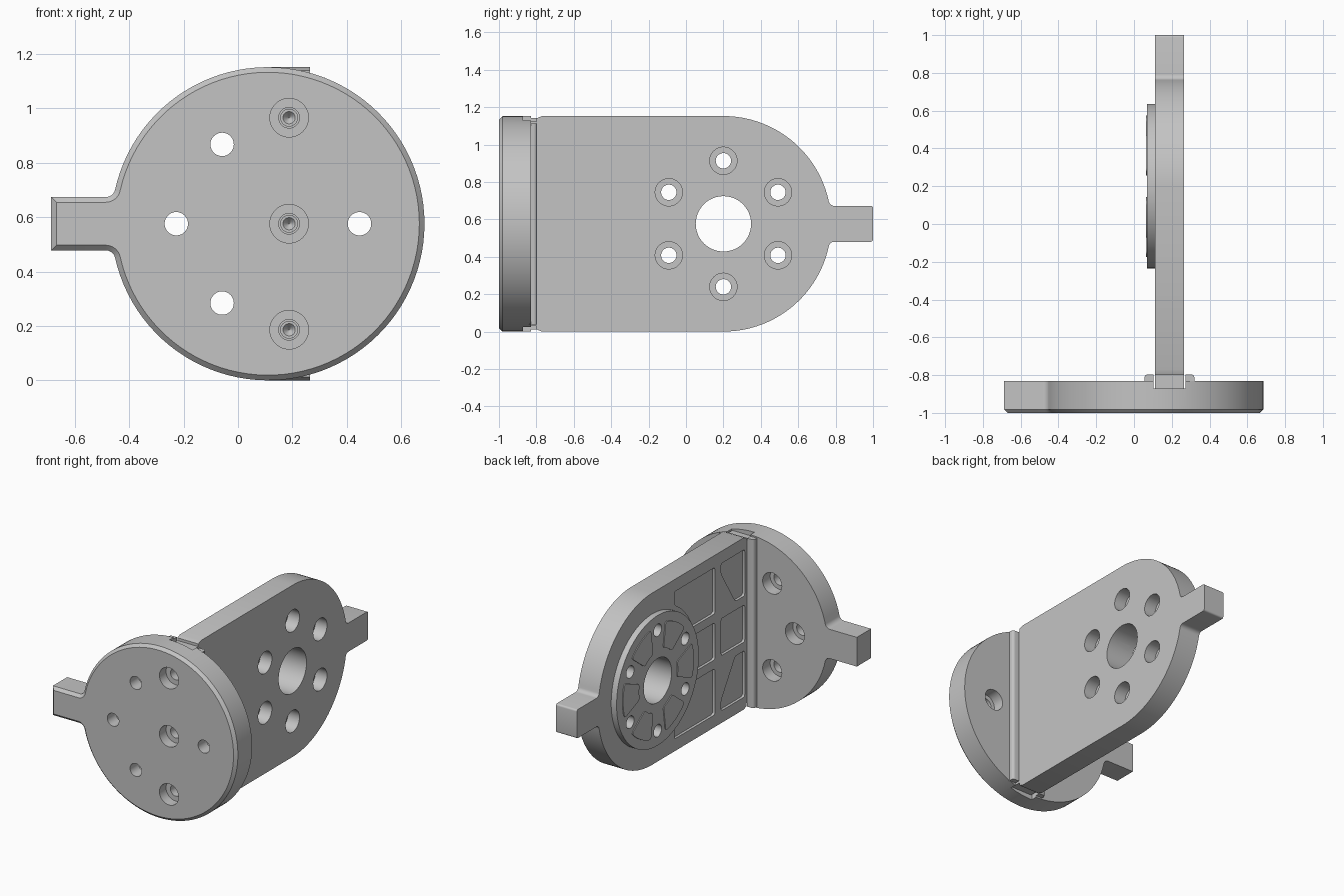
import bpy, bmesh, math
from math import sin, cos, pi, radians
from mathutils import Vector

if "Cube" in bpy.data.objects:
    bpy.data.objects.remove(bpy.data.objects["Cube"])

grey = bpy.data.materials.new("light_grey")
grey.diffuse_color = (0.55, 0.55, 0.55, 1)
grey.use_nodes = True
grey.node_tree.nodes["Principled BSDF"].inputs["Base Color"].default_value = grey.diffuse_color

CZ = 0.576          # height of both centres
R = 0.576           # radius of disc and plate end
DX = 0.11           # disc centre in x
PY = 0.2            # plate bearing centre in y


def place(axis, u, v, d):
    return Vector((d, u, v)) if axis == 'X' else Vector((u, d, v))


def prism(name, pts, axis, a, b, chamfer=0, corner=0):
    """Extrude an outline along X or Y from a to b, with optional chamfer at a."""
    bm = bmesh.new()
    start = a + chamfer
    cap = bm.faces.new([bm.verts.new(place(axis, u, v, start)) for u, v in pts])
    ext = bmesh.ops.extrude_face_region(bm, geom=[cap], use_keep_orig=True)
    bmesh.ops.translate(bm, vec=place(axis, 0, 0, b - start),
                        verts=[g for g in ext['geom'] if isinstance(g, bmesh.types.BMVert)])
    bmesh.ops.recalc_face_normals(bm, faces=bm.faces[:])
    if chamfer:
        bmesh.ops.inset_region(bm, faces=[cap], thickness=chamfer, use_even_offset=True)
        bmesh.ops.translate(bm, vec=place(axis, 0, 0, -chamfer), verts=cap.verts[:])
    if corner:
        k = 0 if axis == 'X' else 1
        edges = [e for e in bm.edges if abs(e.verts[0].co[k] - e.verts[1].co[k]) > 1e-4
                 and e.calc_face_angle(0) > 0.5]
        bmesh.ops.bevel(bm, geom=edges, offset=corner, segments=4, profile=0.5, affect='EDGES')
    bmesh.ops.recalc_face_normals(bm, faces=bm.faces[:])
    me = bpy.data.meshes.new(name)
    bm.to_mesh(me)
    bm.free()
    ob = bpy.data.objects.new(name, me)
    bpy.context.collection.objects.link(ob)
    me.materials.append(grey)
    return ob


def arc(cu, cv, r, a0, a1, n):
    return [(cu + r * cos(a0 + (a1 - a0) * i / n), cv + r * sin(a0 + (a1 - a0) * i / n))
            for i in range(n + 1)]


def circle(cu, cv, r, n=48):
    return arc(cu, cv, r, 0, 2 * pi, n)[:-1]


def tab_half(w, length, f, c, end):
    """Upper half of a round outline with a filleted tab on +u, from tab tip to angle end."""
    h = w + f
    t = math.asin(h / (R + f))
    d = (R + f) * cos(t)
    tip = arc(length - c, w - c, c, 0, pi / 2, 4) if c else [(length, w)]
    return tip + arc(d, h, f, -pi / 2, t - pi, 8) + arc(0, 0, R, t, end, 48)[1:]


def cut(ob, cutters):
    for c in cutters:
        m = ob.modifiers.new("cut", 'BOOLEAN')
        m.operation, m.solver, m.object = 'DIFFERENCE', 'EXACT', c
    bpy.context.view_layer.update()
    deps = bpy.context.evaluated_depsgraph_get()
    me = bpy.data.meshes.new_from_object(ob.evaluated_get(deps))
    ob.modifiers.clear()
    ob.data = me
    for c in cutters:
        bpy.data.objects.remove(c)


def hole(axis, u, v, r, a, b):
    return prism("cutter", circle(u, v, r), axis, a, b)


# Round front disc with side tab
half = tab_half(0.098, 0.797, 0.035, 0, pi)
outline = half + [(u, -v) for u, v in reversed(half[:-1])]
disc = prism("front_disc", [(DX - u, CZ + v) for u, v in outline], 'Y', -1, -0.83, chamfer=0.019)

SCREWS = [(0.188, CZ + s * 0.39) for s in (-1, 0, 1)]
cutters = [prism("cutter", [(0.103, -0.1), (0.272, -0.1), (0.272, 1.3), (0.103, 1.3)],
                 'Y', -0.872, -0.7)]
for u, v in SCREWS:
    cutters += [hole('Y', u, v, 0.071, -1.1, -0.93), hole('Y', u, v, 0.038, -1.05, -0.8)]
for deg in (0, 120, 180, 240):
    u, v = DX + 0.337 * cos(radians(deg)), CZ + 0.337 * sin(radians(deg))
    cutters += [hole('Y', u, v, 0.043, -1.1, -0.75), hole('Y', u, v, 0.071, -0.91, -0.7)]
cut(disc, cutters)

# Rounded ribs that flank the plate slot
ribs = []
for name, x0, x1, hz in (("left_rib", 0.055, 0.103, 0.565), ("right_rib", 0.272, 0.32, 0.537)):
    rib = prism(name, [(x0, CZ - hz), (x1, CZ - hz), (x1, CZ + hz), (x0, CZ + hz)],
                'Y', -0.84, -0.796)
    bm = bmesh.new()
    bm.from_mesh(rib.data)
    outer = x0 if x0 < 0.2 else x1
    edges = [e for e in bm.edges
             if all(abs(v.co.x - outer) < 1e-4 and v.co.y > -0.8 for v in e.verts)]
    bmesh.ops.bevel(bm, geom=edges, offset=0.018, segments=4, profile=0.5, affect='EDGES')
    bm.to_mesh(rib.data)
    bm.free()
    ribs.append(rib)

# Upright plate with round end, tab and tongue
half = tab_half(0.096, 0.8, 0.03, 0.012, pi / 2)
half += [(-0.97, R), (-1.0, R - 0.012), (-1.0, R - 0.03), (-1.07, R - 0.03)]
outline = half + [(u, -v) for u, v in reversed(half)]
plate = prism("upright_plate", [(PY + u, CZ + v) for u, v in outline], 'X', 0.11, 0.265)

# Raised round boss on the plate
boss = prism("bearing_boss", circle(PY, CZ, 0.436, 96), 'X', 0.07, 0.112)


def ring_holes():
    out = [hole('X', PY, CZ, 0.148, -0.1, 0.5)]
    for k in range(6):
        a = radians(30 + 60 * k)
        u, v = PY + 0.337 * cos(a), CZ + 0.337 * sin(a)
        out += [hole('X', u, v, 0.041, -0.1, 0.5), hole('X', u, v, 0.073, 0.18, 0.5)]
    return out


# Pockets in the plate beside the boss
RB = 0.468
top = [(-0.78, 1.07), (-0.78, 0.76), (-0.68, 0.76), (-0.53, 1.0), (-0.53, 1.07)]
a0, a1 = pi - math.asin((0.76 - CZ) / RB), pi - math.asin((0.98 - CZ) / RB)
side = [(-0.463, 1.07), (-0.463, 0.76)] + arc(PY, CZ, RB, a0, a1, 10) + [(-0.035, 1.07)]
am = math.asin(0.124 / RB)
mid = [(-0.463, CZ + 0.124), (-0.463, CZ - 0.124)] + arc(PY, CZ, RB, pi + am, pi - am, 8)
box = [(-0.78, 0.452), (-0.53, 0.452), (-0.53, 0.70), (-0.78, 0.70)]
shapes = [top, side, mid, box] + [[(u, 2 * CZ - v) for u, v in s] for s in (top, side)]
cutters = [prism("cutter", s, 'X', 0.05, 0.128, corner=0.014) for s in shapes]

# Blind screw holes with conical tips in the plate edge
for u, v in SCREWS:
    drill = hole('Y', u, v, 0.031, -0.95, -0.66)
    for vert in drill.data.vertices:
        if vert.co.y > -0.7:
            vert.co.y = -0.7
    cutters.append(drill)
    tip = hole('Y', u, v, 0.031, -0.71, -0.675)
    for vert in tip.data.vertices:
        if vert.co.y > -0.69:
            vert.co.x = u + (vert.co.x - u) * 0.05
            vert.co.z = v + (vert.co.z - v) * 0.05
    cutters.append(tip)
cut(plate, cutters + ring_holes())
cut(boss, ring_holes())

# Thin wedge pads between the boss holes
pads = []
for k in range(6):
    a = radians(60 * k)
    s = radians(18)
    pts = arc(PY, CZ, 0.375, a - s, a + s, 10) + arc(PY, CZ, 0.205, a + s * 0.8, a - s * 0.8, 6)
    pads.append(prism("boss_pad", pts, 'X', 0.064, 0.071, corner=0.018))

# Smooth curved walls, keep edges sharp
for ob in [disc, plate, boss] + ribs + pads:
    bpy.ops.object.select_all(action='DESELECT')
    ob.select_set(True)
    bpy.context.view_layer.objects.active = ob
    bpy.ops.object.shade_smooth_by_angle(angle=radians(30))
